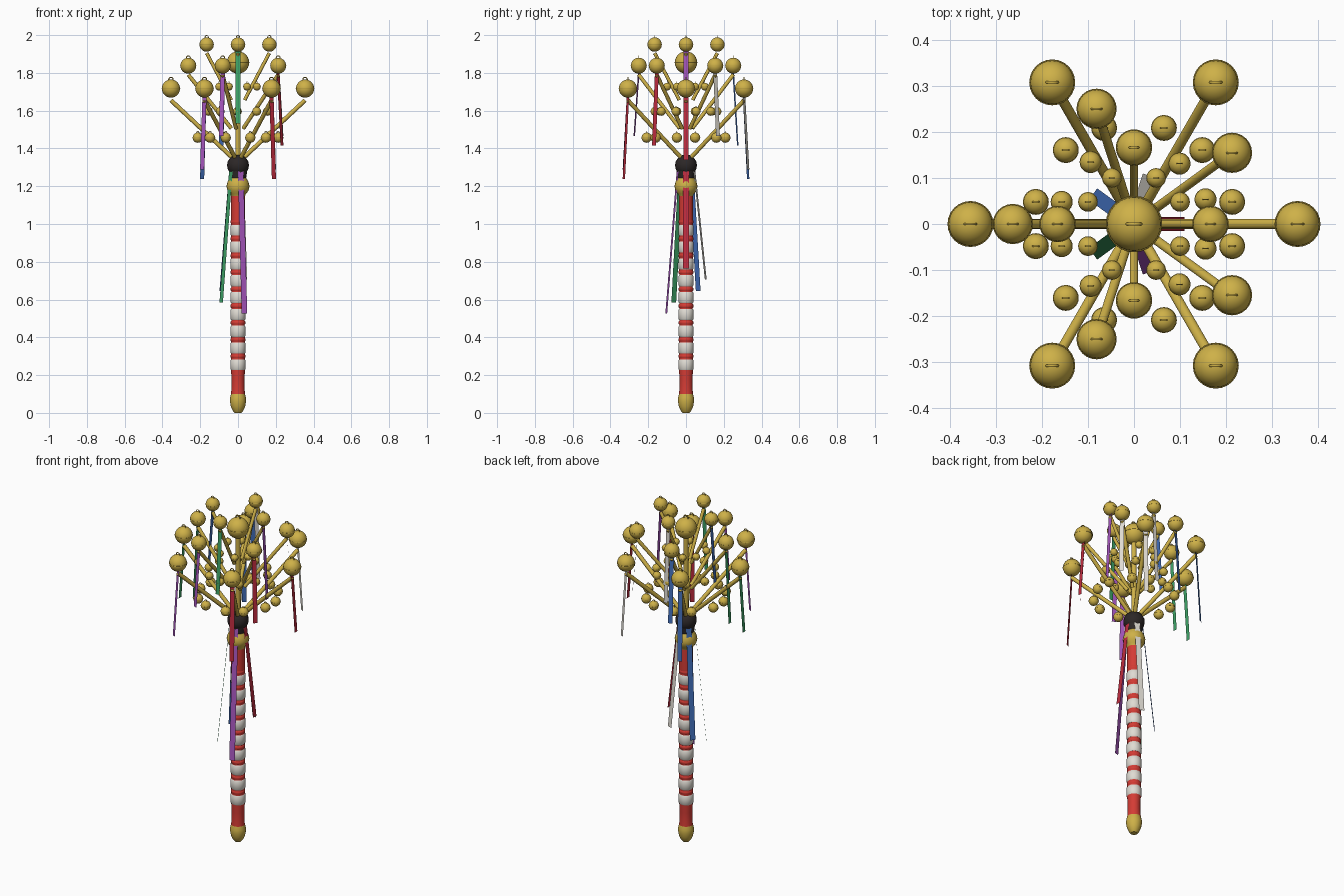
import bpy, bmesh, math
from mathutils import Vector, Matrix

if "Cube" in bpy.data.objects:
    bpy.data.objects.remove(bpy.data.objects["Cube"])


def material(name, rgb):
    m = bpy.data.materials.new(name)
    m.diffuse_color = (*rgb, 1)
    m.use_nodes = True
    m.node_tree.nodes["Principled BSDF"].inputs["Base Color"].default_value = m.diffuse_color
    return m


GOLD = material("gold", (0.62, 0.44, 0.065))
RED = material("handle red", (0.66, 0.045, 0.035))
WHITE = material("white", (0.74, 0.71, 0.65))
BLACK = material("black", (0.025, 0.02, 0.02))
CRIMSON = material("crimson", (0.52, 0.025, 0.05))
GREEN = material("green", (0.05, 0.38, 0.14))
BLUE = material("blue", (0.055, 0.16, 0.5))
PURPLE = material("purple", (0.37, 0.09, 0.5))
RIBBONS = [CRIMSON, WHITE, BLUE, GREEN, PURPLE]


def add(name, mesh, loc=(0, 0, 0)):
    ob = bpy.data.objects.new(name, mesh)
    ob.location = loc
    bpy.context.collection.objects.link(ob)
    return ob


def finish(bm, name, mat, angle=40):
    """Turn a bmesh into a mesh, smooth except at sharp edges."""
    bmesh.ops.recalc_face_normals(bm, faces=bm.faces)
    for f in bm.faces:
        f.smooth = True
    for e in bm.edges:
        if len(e.link_faces) == 2 and e.calc_face_angle(0) > math.radians(angle):
            e.smooth = False
    mesh = bpy.data.meshes.new(name)
    bm.to_mesh(mesh)
    bm.free()
    mesh.materials.append(mat)
    return mesh


def lathe(name, profile, mat, seg=24):
    """Spin (radius, height) points around z, with flat caps."""
    bm = bmesh.new()
    rings = [[bm.verts.new((r * math.cos(2 * math.pi * i / seg),
                            r * math.sin(2 * math.pi * i / seg), z))
              for i in range(seg)] for r, z in profile]
    for a, b in zip(rings, rings[1:]):
        for i in range(seg):
            j = (i + 1) % seg
            bm.faces.new((a[i], a[j], b[j], b[i]))
    bm.faces.new(rings[0])
    bm.faces.new(rings[-1])
    return add(name, finish(bm, name, mat))


def torus(bm, major, minor, matrix, n=20, m=6):
    rings = []
    for i in range(n):
        a = 2 * math.pi * i / n
        ring = []
        for k in range(m):
            b = 2 * math.pi * k / m
            r = major + minor * math.cos(b)
            ring.append(bm.verts.new(matrix @ Vector(
                (r * math.cos(a), r * math.sin(a), minor * math.sin(b)))))
        rings.append(ring)
    for i in range(n):
        p, q = rings[i], rings[(i + 1) % n]
        for k in range(m):
            l = (k + 1) % m
            bm.faces.new((p[k], q[k], q[l], p[l]))


def bell_mesh(name, r):
    """Ball with a rim around its middle and a hanging loop on top."""
    bm = bmesh.new()
    bmesh.ops.create_uvsphere(bm, u_segments=24, v_segments=14, radius=r)
    torus(bm, r, 0.04 * r, Matrix.Identity(4), n=24)
    torus(bm, 0.25 * r, 0.06 * r, Matrix.Translation((0, 0, 1.0 * r))
          @ Matrix.Rotation(math.pi / 2, 4, 'X'), n=14)
    return finish(bm, name, GOLD, 60)


def rod(name, a, b, r):
    a, b = Vector(a), Vector(b)
    bm = bmesh.new()
    bmesh.ops.create_cone(bm, cap_ends=True, segments=10, radius1=r, radius2=r,
                          depth=(b - a).length)
    ob = add(name, finish(bm, name, GOLD), (a + b) / 2)
    ob.rotation_euler = (b - a).to_track_quat('Z', 'Y').to_euler()


def polar(r, angle, z, side=0.0):
    c, s = math.cos(angle), math.sin(angle)
    return Vector((r * c - side * s, r * s + side * c, z))


def ribbon(name, angle, top, bottom, width, mat):
    """Flat strip facing outwards, between two (radius, height) points."""
    bm = bmesh.new()
    w = width / 2
    bm.faces.new([bm.verts.new(polar(r, angle, z, s)) for (r, z), s in
                  ((top, -w), (bottom, -w), (bottom, w), (top, w))])
    add(name, finish(bm, name, mat))


# Handle: pommel, red core, white grips and red bands
lathe("pommel", [(0.018, 0), (0.028, 0.012), (0.038, 0.035), (0.043, 0.062),
                 (0.042, 0.08), (0.037, 0.1)], GOLD)
lathe("handle_core", [(0.037, 0.1), (0.034, 0.14), (0.034, 0.18), (0.037, 0.225),
                      (0.035, 0.6), (0.037, 1.0), (0.037, 1.17)], RED)
for i in range(9):
    z = 0.225 + i * 0.089
    lathe("white_grip", [(0.036, z), (0.040, z + 0.006), (0.041, z + 0.03),
                         (0.040, z + 0.053), (0.036, z + 0.059)], WHITE)
    lathe("red_band", [(0.034, z + 0.062), (0.039, z + 0.068),
                       (0.039, z + 0.080), (0.034, z + 0.086)], RED)

# Collar and black hub
lathe("collar", [(0.036, 1.145), (0.042, 1.16), (0.055, 1.175), (0.061, 1.2),
                 (0.055, 1.225), (0.04, 1.25)], GOLD)
bm = bmesh.new()
bmesh.ops.create_uvsphere(bm, u_segments=16, v_segments=10, radius=0.058)
add("hub", finish(bm, "hub", BLACK), (0, 0, 1.31))
lathe("hub_base", [(0.042, 1.235), (0.05, 1.29)], BLACK)

# Centre rod and bell
rod("center_rod", (0, 0, 1.33), (0, 0, 1.82), 0.014)
add("center_bell", bell_mesh("center_bell", 0.059), (0, 0, 1.855))

# Tiers: count, start angle, bell radius/height/size, rod foot/top height, rod size,
# small bell distance/height/size
tiers = [
    (6, 0, 0.355, 1.717, 0.048, 1.36, 1.655, 0.0115, 0.213, 1.457, 0.027),
    (5, 36, 0.263, 1.838, 0.042, 1.51, 1.79, 0.0105, 0.157, 1.596, 0.023),
    (4, 90, 0.166, 1.950, 0.038, 1.66, 1.905, 0.0095, 0.100, 1.727, 0.0205),
]
n = 0
for count, start, dist, z, size, foot, top, thick, sd, sz, ss in tiers:
    big, small = bell_mesh("bell", size), bell_mesh("small_bell", ss)
    for k in range(count):
        a = math.radians(start) + 2 * math.pi * k / count
        rod("rod", polar(0.035, a, foot - 0.004), polar(dist, a, top), thick)
        add("bell", big, polar(dist, a, z))
        for side in (-0.048, 0.048):
            add("small_bell", small, polar(sd, a, sz, side))
        t = z - size + 0.005
        ribbon("bell_ribbon", a, (dist, t),
               (dist + 0.025, t - 0.335 - 0.05 * (n % 3)), 0.025, RIBBONS[n % 5])
        n += 1

# Long ribbons hanging from the hub
for k in range(5):
    ribbon("hub_ribbon", 2 * math.pi * k / 5, (0.046, 1.29),
           (0.11, 0.765 - 0.06 * k), 0.031, RIBBONS[k])
